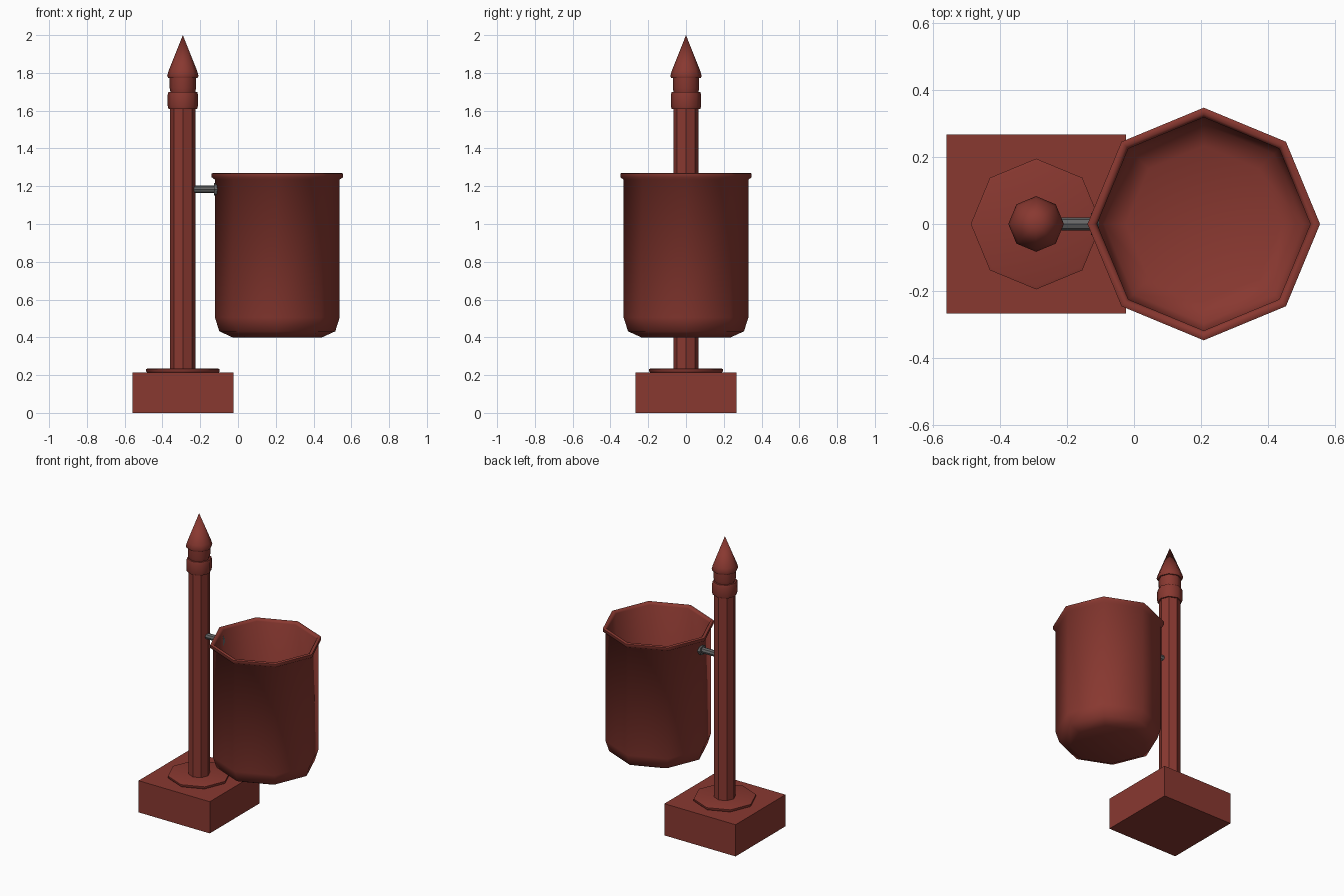
import bpy, math
from mathutils import Matrix

if "Cube" in bpy.data.objects:
    bpy.data.objects.remove(bpy.data.objects["Cube"])

def material(name, rgb):
    m = bpy.data.materials.new(name)
    m.diffuse_color = (*rgb, 1)
    m.use_nodes = True
    m.node_tree.nodes["Principled BSDF"].inputs["Base Color"].default_value = m.diffuse_color
    return m

RED = material("brick_red_paint", (0.25, 0.04, 0.03))
GREY = material("grey_metal", (0.13, 0.13, 0.13))

def lathe(name, profile, loc, mat, axis='Z', smooth=35, sides=8):
    """Eight-sided turned part from (radius, height) points; radius 0 closes it."""
    verts, rings, faces = [], [], []
    for r, z in profile:
        n = 1 if r == 0 else sides
        rings.append([len(verts) + i for i in range(n)])
        for i in range(n):
            a = 2 * math.pi * i / sides
            verts.append((r * math.cos(a), r * math.sin(a), z))
    for a, b in zip(rings, rings[1:]):
        for i in range(sides):
            j = (i + 1) % sides
            if len(a) == 1:
                faces.append((a[0], b[j], b[i]))
            elif len(b) == 1:
                faces.append((a[i], a[j], b[0]))
            else:
                faces.append((a[i], a[j], b[j], b[i]))
    me = bpy.data.meshes.new(name)
    me.from_pydata(verts, [], faces)
    if axis == 'X':
        me.transform(Matrix.Rotation(math.pi / 2, 4, 'Y'))
    me.materials.append(mat)
    ob = bpy.data.objects.new(name, me)
    ob.location = loc
    bpy.context.collection.objects.link(ob)
    bpy.ops.object.select_all(action='DESELECT')
    ob.select_set(True)
    bpy.context.view_layer.objects.active = ob
    if smooth:
        bpy.ops.object.shade_smooth_by_angle(angle=math.radians(smooth))
    return ob

PX, BX = -0.292, 0.208   # post and bin centres

# square plinth
bpy.ops.mesh.primitive_cube_add(size=1, location=(PX, 0, 0.1075))
plinth = bpy.context.object
plinth.name = "plinth"
plinth.scale = (0.535, 0.535, 0.215)
plinth.data.materials.append(RED)

# post with foot flange
lathe("foot_flange", [(0, 0.21), (0.185, 0.21), (0.195, 0.22), (0.195, 0.232),
                      (0.185, 0.235), (0, 0.235)], (PX, 0, 0), RED, smooth=50)
lathe("post", [(0, 0.22), (0.067, 0.22), (0.067, 1.62), (0, 1.62)], (PX, 0, 0), RED, smooth=0)

# turned collar and pointed finial
lathe("collar", [(0, 1.61), (0.076, 1.61), (0.08, 1.625), (0.08, 1.685), (0.076, 1.70),
                 (0.066, 1.70), (0.07, 1.72), (0.07, 1.775), (0, 1.775)], (PX, 0, 0), RED, smooth=50)
lathe("finial", [(0, 1.772), (0.078, 1.772), (0.083, 1.785), (0.075, 1.812), (0, 2.0)],
      (PX, 0, 0), RED, smooth=50)

# open bin: outside, rolled rim, inside
lathe("bin", [(0, 0.40), (0.237, 0.40), (0.307, 0.432), (0.33, 0.505), (0.33, 1.235),
              (0.347, 1.247), (0.347, 1.267), (0.341, 1.27), (0.328, 1.27), (0.318, 1.255),
              (0.318, 0.51), (0.297, 0.442), (0.232, 0.412), (0, 0.412)],
      (BX, 0, 0), RED, smooth=60)

# bracket rod and its end plate
lathe("bracket_rod", [(0, 0), (0.02, 0), (0.02, 0.13), (0, 0.13)], (-0.235, 0, 1.183), GREY, 'X')
lathe("bracket_plate", [(0, 0), (0.033, 0), (0.033, 0.02), (0, 0.02)], (-0.128, 0, 1.183), GREY, 'X')
